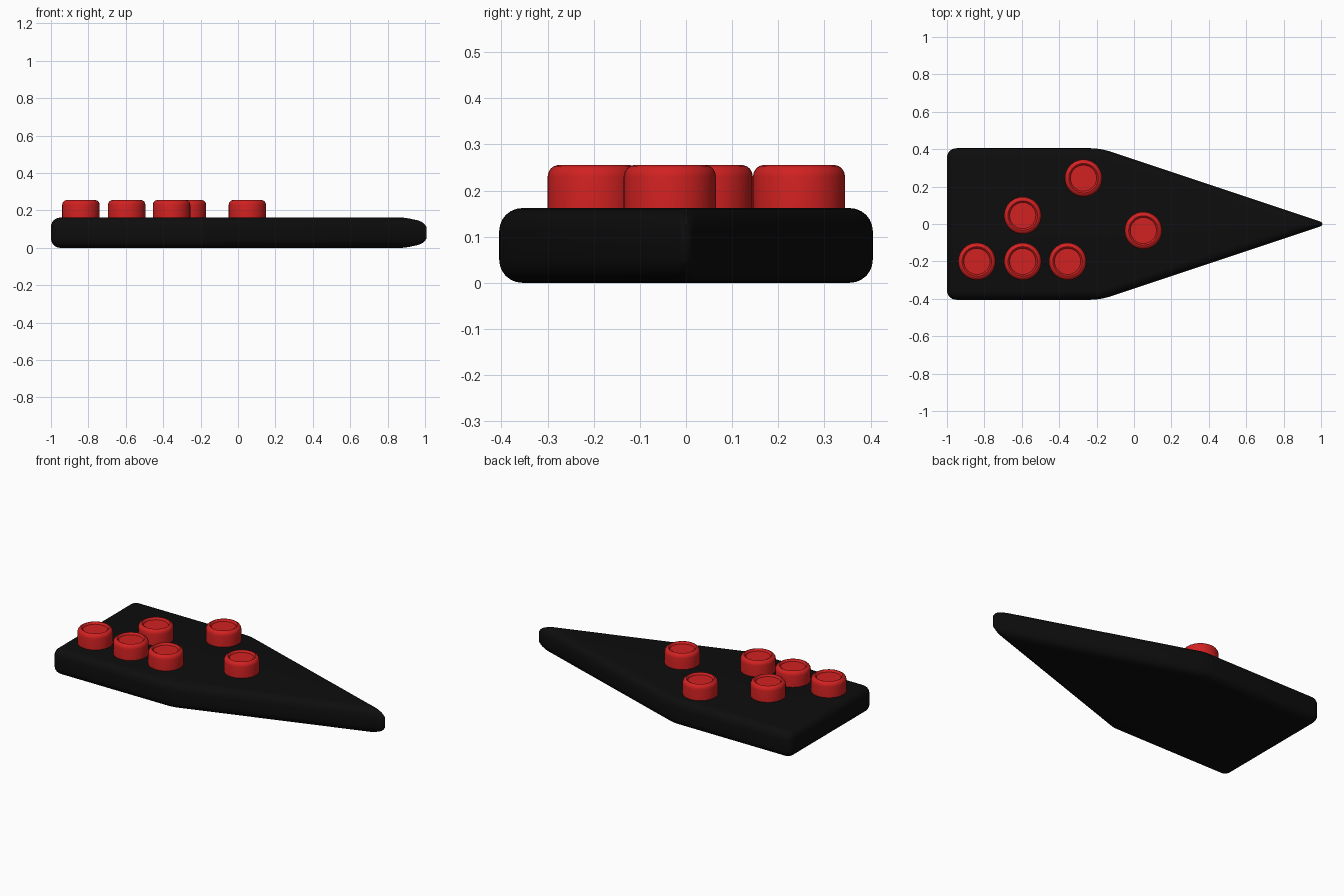
import bpy, bmesh, math

if "Cube" in bpy.data.objects:
    bpy.data.objects.remove(bpy.data.objects["Cube"])


def material(name, rgb):
    m = bpy.data.materials.new(name)
    m.diffuse_color = (*rgb, 1)
    m.use_nodes = True
    m.node_tree.nodes["Principled BSDF"].inputs["Base Color"].default_value = m.diffuse_color
    return m


def finish(bm, name, mat, location=(0, 0, 0)):
    bmesh.ops.recalc_face_normals(bm, faces=bm.faces)
    me = bpy.data.meshes.new(name)
    bm.to_mesh(me)
    bm.free()
    me.materials.append(mat)
    ob = bpy.data.objects.new(name, me)
    ob.location = location
    bpy.context.collection.objects.link(ob)
    return ob


def shade(ob, degrees):
    bpy.ops.object.select_all(action='DESELECT')
    ob.select_set(True)
    bpy.context.view_layer.objects.active = ob
    bpy.ops.object.shade_smooth_by_angle(angle=math.radians(degrees))


black = material("black", (0.004, 0.004, 0.004))
red = material("red", (0.64, 0.015, 0.015))

# Pointed slab with rounded edges
HEIGHT = 0.162
outline = [(-1, -0.405), (-0.18, -0.405), (1.036, 0), (-0.18, 0.405), (-1, 0.405)]
bm = bmesh.new()
base = bm.faces.new([bm.verts.new((x, y, 0)) for x, y in outline])
top = bmesh.ops.extrude_face_region(bm, geom=[base], use_keep_orig=True)
for v in top["geom"]:
    if isinstance(v, bmesh.types.BMVert):
        v.co.z = HEIGHT
bmesh.ops.recalc_face_normals(bm, faces=bm.faces)
bmesh.ops.bevel(bm, geom=bm.edges[:], offset=0.05, offset_type='OFFSET',
                segments=6, profile=0.5, affect='EDGES', clamp_overlap=True)
shade(finish(bm, "body", black), 40)

# Round buttons: rounded shoulder, raised rim and shallow dish
profile = [(0.1, 0.15), (0.1, 0.23), (0.098, 0.24), (0.093, 0.248),
           (0.086, 0.253), (0.079, 0.255), (0.074, 0.252), (0.07, 0.243)]
centres = [(-0.84, -0.2), (-0.595, -0.2), (-0.355, -0.2),
           (-0.595, 0.045), (-0.27, 0.245), (0.05, -0.035)]
SIDES = 32
for i, (cx, cy) in enumerate(centres):
    bm = bmesh.new()
    rings = [[bm.verts.new((r * math.cos(a), r * math.sin(a), z))
              for a in (math.tau * k / SIDES for k in range(SIDES))]
             for r, z in profile]
    for lo, hi in zip(rings, rings[1:]):
        for k in range(SIDES):
            n = (k + 1) % SIDES
            bm.faces.new((lo[k], lo[n], hi[n], hi[k]))
    bm.faces.new(rings[0][::-1])
    bm.faces.new(rings[-1])
    shade(finish(bm, f"button_{i + 1}", red, (cx, cy, 0)), 40)
